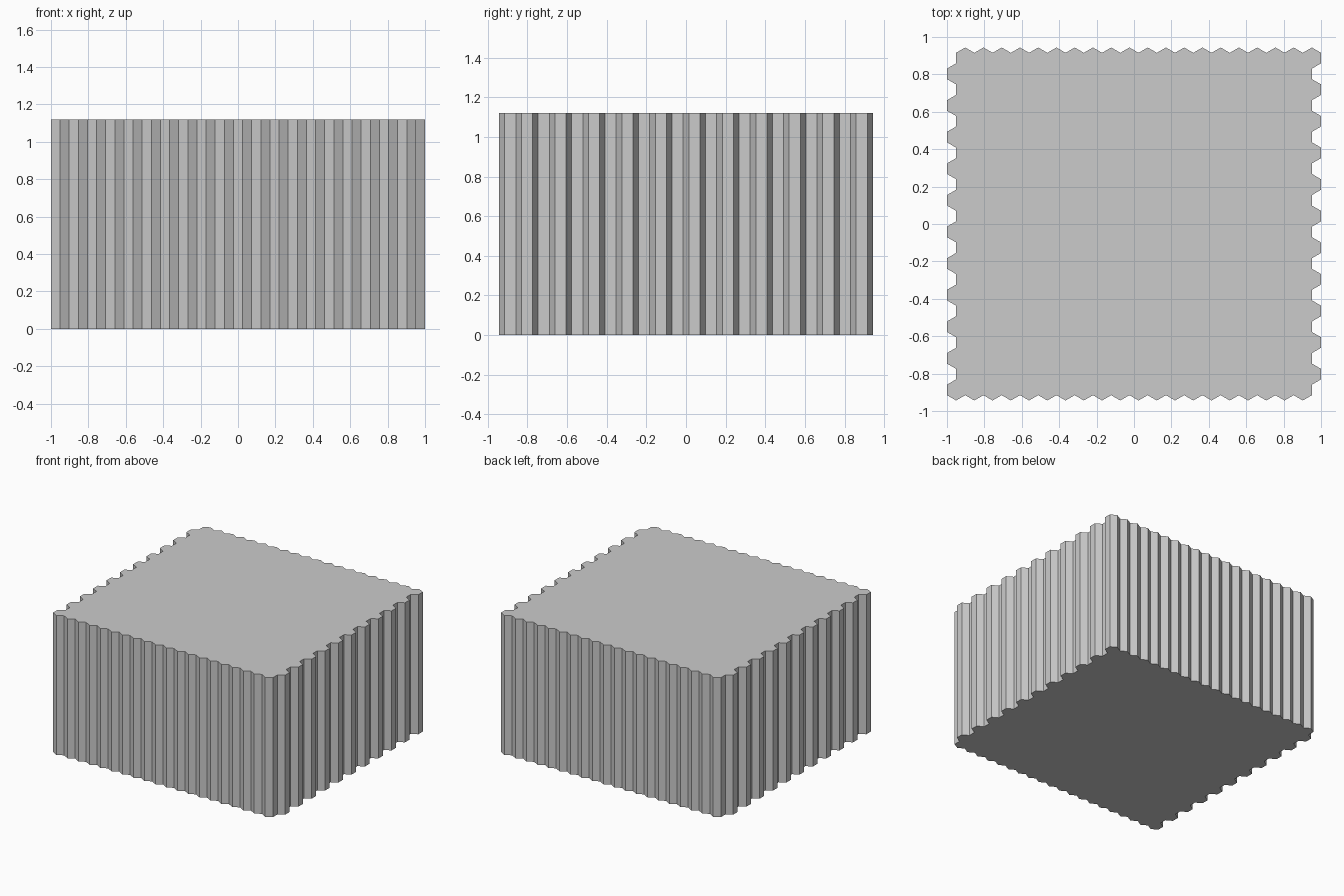
import bpy, bmesh, math

if "Cube" in bpy.data.objects:
    bpy.data.objects.remove(bpy.data.objects["Cube"])

COLS, ROWS, HEIGHT = 20, 22, 1.12
W = 2.0 / (COLS + 0.5)        # cell width across flats
R = W / math.sqrt(3)          # cell corner radius


def hex_prism(bm, cx, cy):
    """One pointy-top hexagonal column standing on z = 0."""
    ring = [(cx + R * math.sin(i * math.pi / 3), cy - R * math.cos(i * math.pi / 3))
            for i in range(6)]
    low = [bm.verts.new((x, y, 0)) for x, y in ring]
    top = [bm.verts.new((x, y, HEIGHT)) for x, y in ring]
    bm.faces.new(low[::-1])
    bm.faces.new(top)
    for i in range(6):
        j = (i + 1) % 6
        bm.faces.new((low[i], low[j], top[j], top[i]))


# block of close-packed columns, every other row shifted half a cell
bm = bmesh.new()
for row in range(ROWS):
    y = (row - (ROWS - 1) / 2) * 1.5 * R
    for col in range(COLS):
        hex_prism(bm, -1 + W / 2 + col * W + (row % 2) * W / 2, y)

mesh = bpy.data.meshes.new("hexagonal_columns")
bm.to_mesh(mesh)
bm.free()
bpy.context.collection.objects.link(bpy.data.objects.new("hexagonal_columns", mesh))
